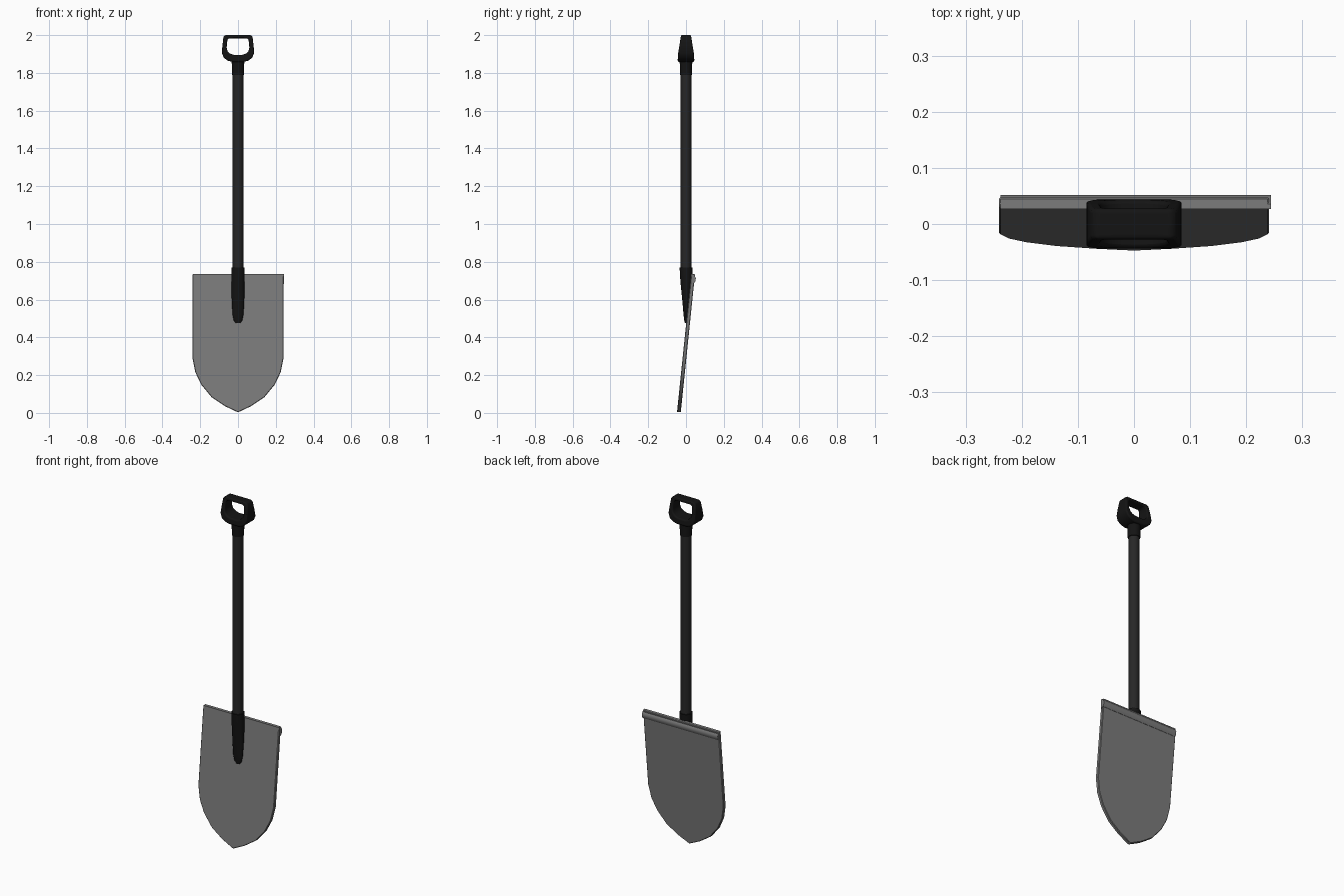
import bpy, bmesh, math

if "Cube" in bpy.data.objects:
    bpy.data.objects.remove(bpy.data.objects["Cube"])


def material(name, v):
    m = bpy.data.materials.new(name)
    m.diffuse_color = (v, v, v, 1)
    m.use_nodes = True
    m.node_tree.nodes["Principled BSDF"].inputs["Base Color"].default_value = m.diffuse_color
    return m


STEEL = material("steel", 0.2)
SHAFT = material("dark_shaft", 0.02)
BLACK = material("black_plastic", 0.007)


def make(name, bm, mat, bevel=0, segments=2, smooth=30):
    bmesh.ops.recalc_face_normals(bm, faces=bm.faces)
    me = bpy.data.meshes.new(name)
    bm.to_mesh(me)
    bm.free()
    ob = bpy.data.objects.new(name, me)
    bpy.context.collection.objects.link(ob)
    me.materials.append(mat)
    if bevel:
        b = ob.modifiers.new("bevel", 'BEVEL')
        b.width, b.segments, b.limit_method = bevel, segments, 'ANGLE'
        b.angle_limit = math.radians(40)
    bpy.ops.object.select_all(action='DESELECT')
    bpy.context.view_layer.objects.active = ob
    ob.select_set(True)
    bpy.ops.object.shade_smooth_by_angle(angle=math.radians(smooth))
    return ob


def bridge(bm, a, b):
    n = len(a)
    for i in range(n):
        bm.faces.new((a[i], a[(i + 1) % n], b[(i + 1) % n], b[i]))


def prism(front, back):
    bm = bmesh.new()
    a = [bm.verts.new(p) for p in front]
    b = [bm.verts.new(p) for p in back]
    bm.faces.new(a)
    bm.faces.new(b[::-1])
    bridge(bm, a, b)
    return bm


def loft(rings, n=20):
    """Stack of ellipses given as (z, x radius, front y, back y)."""
    bm = bmesh.new()
    loops = []
    for z, rx, y0, y1 in rings:
        loops.append([bm.verts.new((rx * math.cos(t), (y0 + y1) / 2 + (y1 - y0) / 2 * math.sin(t), z))
                      for t in (2 * math.pi * i / n for i in range(n))])
    for a, b in zip(loops, loops[1:]):
        bridge(bm, a, b)
    bm.faces.new(loops[0])
    bm.faces.new(loops[-1])
    return bm


def mirrored(half):
    """Close a half outline; points on the centre line are not doubled."""
    return half + [(-x, z) for x, z in reversed(half) if x > 0]


# Leaning pointed blade
def lean(z):
    return -0.048 + 0.103 * z


outline = mirrored([(0, 0.003), (0.07, 0.036), (0.14, 0.083), (0.195, 0.15),
                    (0.226, 0.215), (0.241, 0.29), (0.241, 0.735)])
make("blade", prism([(x, lean(z), z) for x, z in outline],
                    [(x, lean(z) + 0.02, z) for x, z in outline]), STEEL, 0.003, 1)

# Folded foot tread along the top of the blade
tread = [(0.027, 0.735), (0.036, 0.735), (0.046, 0.727), (0.052, 0.714),
         (0.051, 0.699), (0.044, 0.688), (0.03, 0.682)]
make("foot_tread", prism([(-0.238, y, z) for y, z in tread],
                         [(0.244, y, z) for y, z in tread]), STEEL)

# Socket tapering onto the blade front
make("socket", loft([(0.475, 0.012, -0.006, 0.008), (0.488, 0.022, -0.009, 0.01),
                     (0.52, 0.029, -0.013, 0.013), (0.6, 0.033, -0.02, 0.022),
                     (0.7, 0.035, -0.03, 0.033), (0.77, 0.035, -0.034, 0.034)]), BLACK)

# Shaft and grip collar
make("shaft", loft([(0.74, 0.028, -0.028, 0.028), (1.85, 0.028, -0.028, 0.028)]), SHAFT)
make("grip_collar", loft([(1.79, 0.032, -0.032, 0.032), (1.85, 0.033, -0.033, 0.033),
                          (1.88, 0.036, -0.036, 0.036)]), BLACK)


# D-shaped grip, thinner towards the top
def depth(z):
    return 0.044 - 0.018 * max(0, (z - 1.89) / 0.11)


outer = mirrored([(0.03, 1.858), (0.055, 1.865), (0.075, 1.88), (0.085, 1.905),
                  (0.083, 1.94), (0.077, 1.99), (0.068, 2.0), (0.03, 2.0)])
inner = mirrored([(0.022, 1.895), (0.042, 1.902), (0.055, 1.915), (0.06, 1.932),
                  (0.059, 1.952), (0.056, 1.974), (0.049, 1.983), (0.022, 1.983)])
bm = bmesh.new()
loops = [[bm.verts.new((x, s * depth(z), z)) for x, z in pts]
         for pts, s in ((outer, -1), (outer, 1), (inner, 1), (inner, -1))]
for i in range(4):
    bridge(bm, loops[i], loops[(i + 1) % 4])
make("d_grip", bm, BLACK, 0.007, 3, 45)
